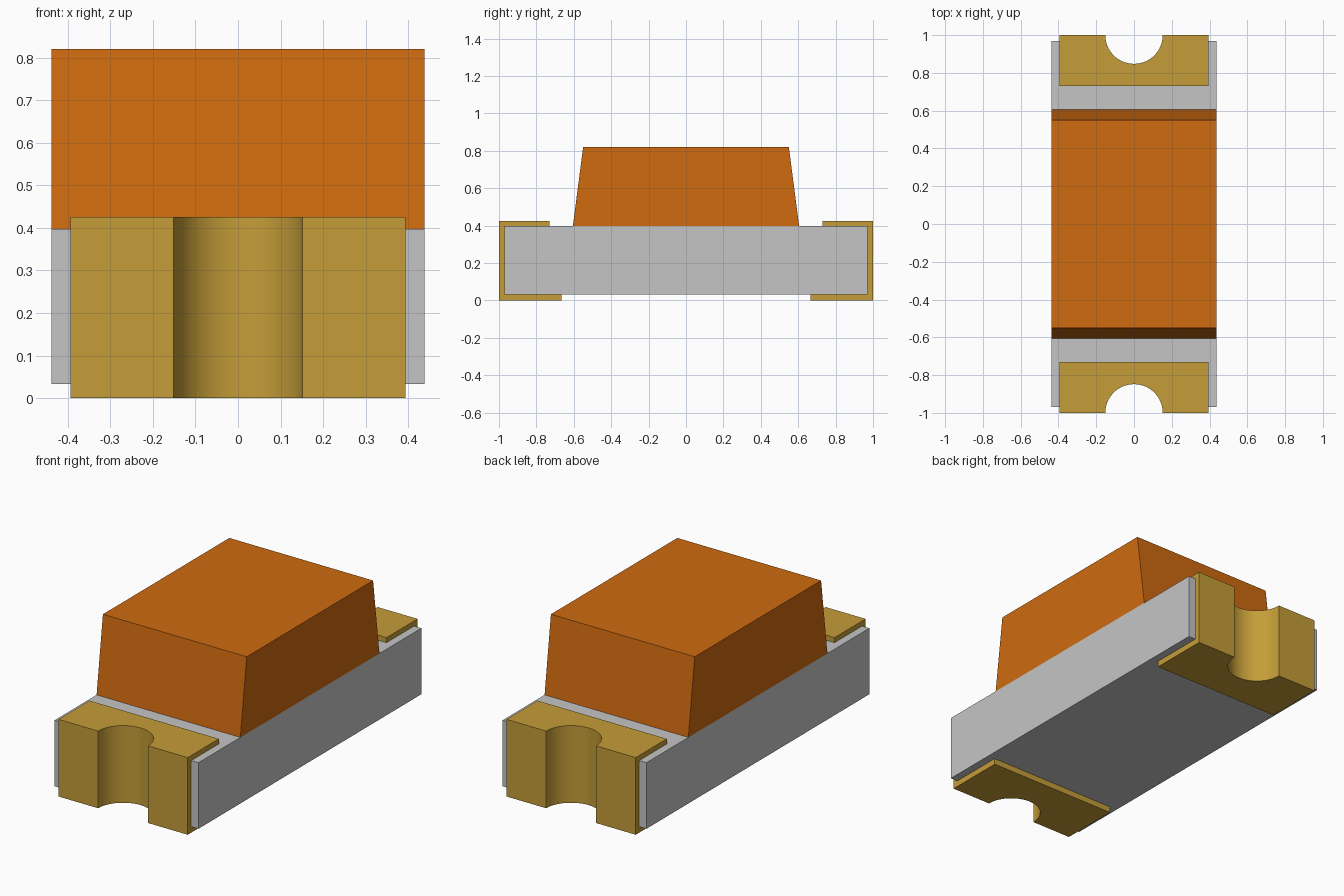
import bpy, bmesh, math
from mathutils import Vector

if "Cube" in bpy.data.objects:
    bpy.data.objects.remove(bpy.data.objects["Cube"])

W = 0.438            # half width of board and lens
PW = 0.394           # half width of terminals
Z0, Z1, ZT = 0.033, 0.397, 0.425
NOTCH, PLATE = 0.152, 0.03


def material(name, rgb):
    m = bpy.data.materials.new(name)
    m.diffuse_color = (*rgb, 1)
    m.use_nodes = True
    m.node_tree.nodes["Principled BSDF"].inputs["Base Color"].default_value = m.diffuse_color
    return m


def prism(name, outline, offset, mat):
    """Extrude a closed 3D outline along the offset vector."""
    bm = bmesh.new()
    face = bm.faces.new([bm.verts.new(p) for p in outline])
    ext = bmesh.ops.extrude_face_region(bm, geom=[face])["geom"]
    bmesh.ops.translate(bm, vec=Vector(offset),
                        verts=[v for v in ext if isinstance(v, bmesh.types.BMVert)])
    bmesh.ops.recalc_face_normals(bm, faces=bm.faces)
    me = bpy.data.meshes.new(name)
    bm.to_mesh(me)
    bm.free()
    me.materials.append(mat)
    ob = bpy.data.objects.new(name, me)
    bpy.context.collection.objects.link(ob)
    return ob


def side_prism(name, yz, half, mat):
    return prism(name, [(-half, y, z) for y, z in yz], (2 * half, 0, 0), mat)


def arc_prism(name, r, s, flat, z0, z1, mat):
    """Upright half cylinder centred on the board end, flat side at y = flat."""
    pts = [(r * math.cos(math.pi * i / 32), s * (1 - r * math.sin(math.pi * i / 32)), z0)
           for i in range(33)]
    pts += [(-r, s * flat, z0), (r, s * flat, z0)]
    if flat < 1:
        pts = [(x, y if abs(y) < flat else s * flat, z) for x, y, z in pts[:33]]
    return prism(name, pts, (0, 0, z1 - z0), mat)


def combine(target, tool, op):
    m = target.modifiers.new(op.lower(), 'BOOLEAN')
    m.object, m.operation, m.solver = tool, op, 'EXACT'
    bpy.context.view_layer.objects.active = target
    bpy.ops.object.modifier_apply(modifier=m.name)
    bpy.data.objects.remove(tool)


def smooth(ob):
    bpy.ops.object.select_all(action='DESELECT')
    ob.select_set(True)
    bpy.context.view_layer.objects.active = ob
    bpy.ops.object.shade_smooth_by_angle(angle=math.radians(30))


orange = material("orange lens", (0.62, 0.145, 0.005))
gold = material("gold plating", (0.56, 0.34, 0.04))
grey = material("light grey board", (0.56, 0.56, 0.56))

# Circuit board
yb = 1 - PLATE
board = side_prism("board", [(-yb, Z0), (yb, Z0), (yb, Z1), (-yb, Z1)], W, grey)

# Tapered lens block
side_prism("lens", [(-0.605, Z1), (0.605, Z1), (0.55, 0.82), (-0.55, 0.82)], W, orange)

# Wrap-around terminals with a plated half-round notch
for s, label in ((-1, "front"), (1, "back")):
    combine(board, arc_prism("board_cut", NOTCH + PLATE, s, 1.1, -0.1, 0.6, grey), 'DIFFERENCE')
    clip = [(1, 0), (1, ZT), (0.73, ZT), (0.73, Z1), (yb, Z1), (yb, Z0), (0.665, Z0), (0.665, 0)]
    term = side_prism(label + "_terminal", [(s * y, z) for y, z in clip], PW, gold)
    combine(term, arc_prism("liner", NOTCH + PLATE, s, 0.985, 0.015, 0.411, gold), 'UNION')
    combine(term, arc_prism("notch_cut", NOTCH, s, 1.1, -0.1, 0.6, gold), 'DIFFERENCE')
    smooth(term)
smooth(board)
